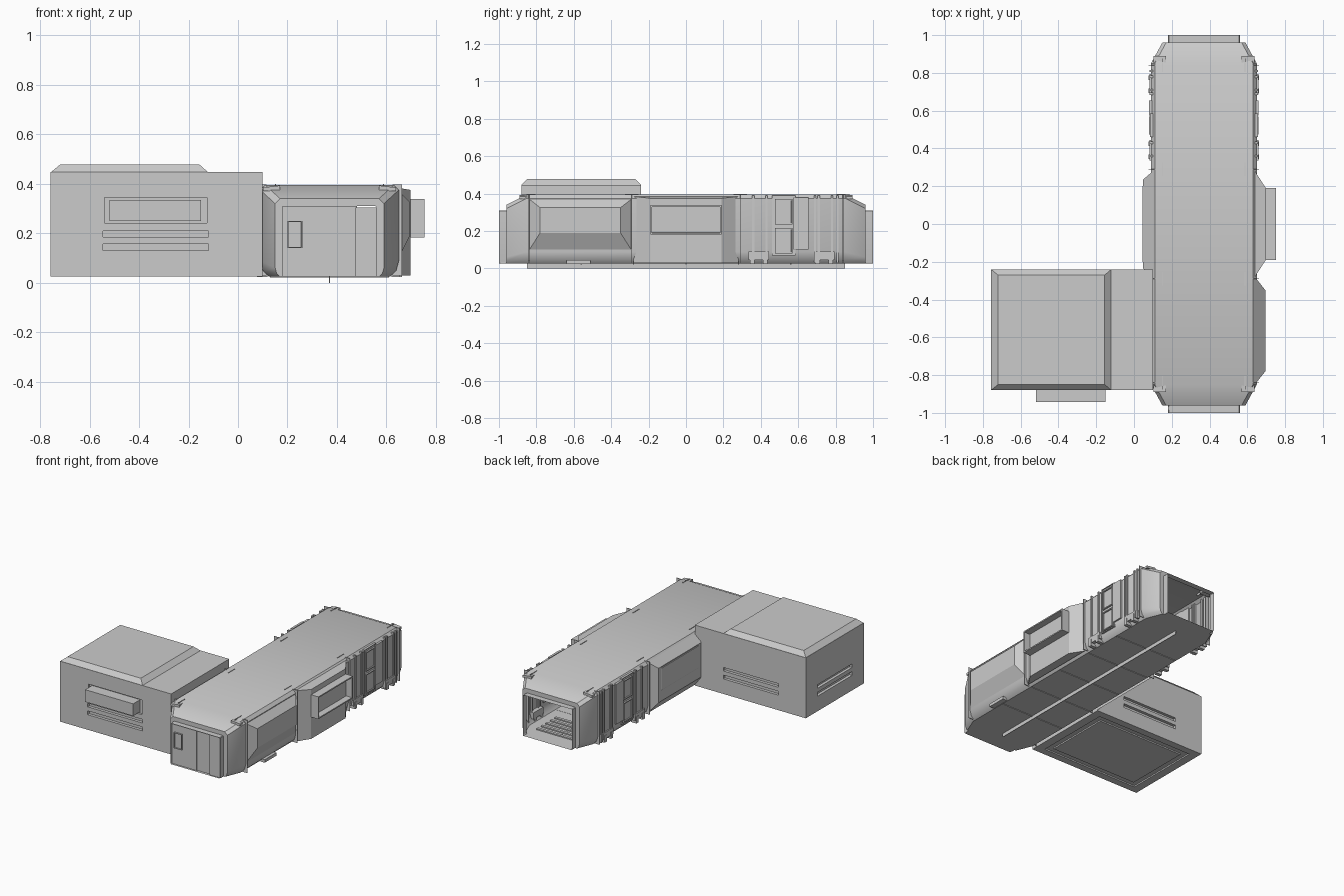
import bpy, bmesh

if "Cube" in bpy.data.objects:
    bpy.data.objects.remove(bpy.data.objects["Cube"])

CX = 0.37  # centre line of the long cabin


def make(name, verts, faces):
    me = bpy.data.meshes.new(name)
    bm = bmesh.new()
    vs = [bm.verts.new(v) for v in verts]
    for f in faces:
        bm.faces.new([vs[i] for i in f])
    bmesh.ops.recalc_face_normals(bm, faces=bm.faces)
    bm.to_mesh(me)
    bm.free()
    ob = bpy.data.objects.new(name, me)
    bpy.context.collection.objects.link(ob)
    return ob


BOX = [(0, 1, 2, 3), (4, 5, 6, 7), (0, 1, 5, 4), (1, 2, 6, 5), (2, 3, 7, 6), (3, 0, 4, 7)]


def box(name, x0, x1, y0, y1, z0, z1):
    p = [(x0, y0), (x1, y0), (x1, y1), (x0, y1)]
    return make(name, [(x, y, z) for z in (z0, z1) for x, y in p], BOX)


def side_hull(name, a, b, side=1):
    """Tapered block growing sideways; a and b are (offset, y0, y1, z0, z1)."""
    v = []
    for o, y0, y1, z0, z1 in (a, b):
        v += [(CX + side * o, y, z) for y, z in ((y0, z0), (y1, z0), (y1, z1), (y0, z1))]
    return make(name, v, BOX)


def side_box(name, o0, o1, y0, y1, z0, z1, side):
    return side_hull(name, (o0, y0, y1, z0, z1), (o1, y0, y1, z0, z1), side)


def recess(ob, axis, sign, width, depth):
    """Sink an inset panel into the face looking along the given axis."""
    bm = bmesh.new()
    bm.from_mesh(ob.data)
    f = max(bm.faces, key=lambda f: f.normal[axis] * sign)
    n = f.normal.copy()
    bmesh.ops.inset_region(bm, faces=[f], thickness=width)
    bmesh.ops.inset_region(bm, faces=[f], thickness=0.0005)
    bmesh.ops.translate(bm, verts=f.verts[:], vec=-n * depth)
    bm.to_mesh(ob.data)
    bm.free()


# --- long cabin shell: lofted cross-sections, open at the back ---
def section(y, hw, top, ch, curl):
    half = [(hw - curl, 0.025), (hw - curl * 0.3, 0.025 + curl * 0.7),
            (hw, 0.025 + curl * 1.8), (hw, top - ch), (hw - ch, top)]
    return [(CX + x, y, z) for x, z in half] + [(CX - x, y, z) for x, z in reversed(half)]


rings = [section(-1.0, .19, .31, .004, .004), section(-.96, .19, .31, .004, .004),
         section(-.96, .22, .34, .02, .02), section(-.85, .28, .395, .02, .035),
         section(.85, .28, .395, .02, .035), section(.96, .22, .34, .02, .02),
         section(.96, .19, .31, .004, .004), section(1.0, .19, .31, .004, .004)]
faces = [(r * 10 + i, r * 10 + (i + 1) % 10, r * 10 + 10 + (i + 1) % 10, r * 10 + 10 + i)
         for r in range(7) for i in range(10)]
cabin = make("cabin_shell", [v for r in rings for v in r], faces)
bpy.context.view_layer.objects.active = cabin
cabin.select_set(True)
bpy.ops.object.shade_smooth_by_angle(angle=0.6)

# --- front sliding door ---
box("door_left", .18, .37, -.985, -.965, .025, .31)
box("door_middle", .37, .48, -.98, -.965, .025, .31)
box("door_right", .475, .56, -.99, -.965, .025, .305)
window = box("door_window", .2, .26, -.995, -.984, .14, .25)
recess(window, 1, -1, .006, .008)

# --- interior steps behind the open back ---
for i in range(5):
    box("floor_slat", .2, .54, .66 + i * .05, .68 + i * .05, .027, .035)

# --- underside keel rail and cross seams ---
box("keel_rail", CX - .002, CX + .002, -.85, .85, 0, .026)
for y in (-.56, -.28, 0, .28, .56):
    box("floor_seam", .13, .61, y - .003, y + .003, .021, .026)

# --- bulged side panel, front right ---
panel = (.27, -.85, -.28, .08, .38)
side_hull("side_panel", panel, (.325, -.78, -.35, .19, .325))
side_box("panel_foot", .25, .285, -.64, -.51, .024, .045, 1)

# --- right window bay with hood ---
side_hull("window_bay", (.27, -.28, .28, .03, .385), (.328, -.19, .19, .03, .375))
hood = side_box("window_hood", .32, .383, -.19, .19, .182, .338, 1)
recess(hood, 0, 1, .012, .045)

# --- left bulge ---
side_hull("left_bulge", (.27, -.27, .28, .05, .385), (.325, -.2, .2, .18, .33), -1)
side_hull("left_bulge_rim", (.27, -.28, .28, .03, .385), (.322, -.235, .235, .1, .34), -1)

# --- service doors, ribs, clamps and corner frames on both sides ---
for side in (1, -1):
    frame = side_box("service_door", .27, .286, .46, .585, .07, .39, side)
    recess(frame, 0, side, .006, .006)
    for z in (.08, .235):
        pane = side_box("door_pane", .275, .29, .475, .57, z, z + .135, side)
        recess(pane, 0, side, .01, .008)
    side_box("door_post", .27, .29, .575, .655, .1, .38, side)
    for y in (.36, .43, .69, .71, .78, .81):
        side_box("wall_rib", .27, .287, y - .006, y + .006, .03, .39, side)
    for y in (.39, .74):
        side_box("clamp", .25, .289, y - .055, y + .055, .045, .09, side)
        for dy in (-.035, .035):
            side_box("clamp_tooth", .25, .293, y + dy - .012, y + dy + .012, .024, .07, side)
    for y in (-.84, -.29, .29, .84):
        side_box("frame_plate", .255, .292, y - .002, y + .002, .03, .398, side)
        side_box("roof_lug", .216, .22, y - .035, y + .035, .38, .399, side)
    for y in (-.87, .87):
        side_hull("end_brace", (.2, y - .02, y + .02, .37, .393),
                  (.268, y - .02, y + .02, .37, .385), side)

# --- annex block ---
annex = box("annex", -.757, .1, -.88, -.24, .025, .447)
roof = box("annex_roof", -.757, -.12, -.88, -.24, .446, .477)
for v in roof.data.vertices:  # slope the roof edges inward
    if v.co.z > .46:
        v.co.x += .037 if v.co.x < -.4 else -.035
        v.co.y += .03 if v.co.y < -.5 else -.03

# vent slots and underside recess cut into the annex
cuts = [(-.7, .04, -.83, -.29, 0, .034)]
for z0, z1 in ((.13, .157), (.185, .21)):
    cuts += [(-.545, -.12, -.9, -.86, z0, z1), (-.545, -.12, -.26, -.2, z0, z1),
             (-.8, -.737, -.75, -.37, z0, z1)]
cuts.append((-.54, -.125, -.9, -.865, .242, .345))
for c in cuts:
    cutter = box("slot_cutter", *c)
    cutter.hide_render = True
    cutter.hide_set(True)
    m = annex.modifiers.new("slot", 'BOOLEAN')
    m.operation, m.solver, m.object = 'DIFFERENCE', 'EXACT', cutter

# bake the cuts and drop the cutters
bpy.context.view_layer.update()
baked = bpy.data.meshes.new_from_object(annex.evaluated_get(bpy.context.evaluated_depsgraph_get()))
annex.modifiers.clear()
annex.data = baked
for ob in [o for o in bpy.data.objects if o.name.startswith("slot_cutter")]:
    bpy.data.objects.remove(ob)

# --- projecting unit and floor frame on the annex ---
box("vent_unit", -.52, -.15, -.942, -.86, .25, .335)
box("annex_floor_panel", -.66, 0, -.79, -.33, .025, .036)
